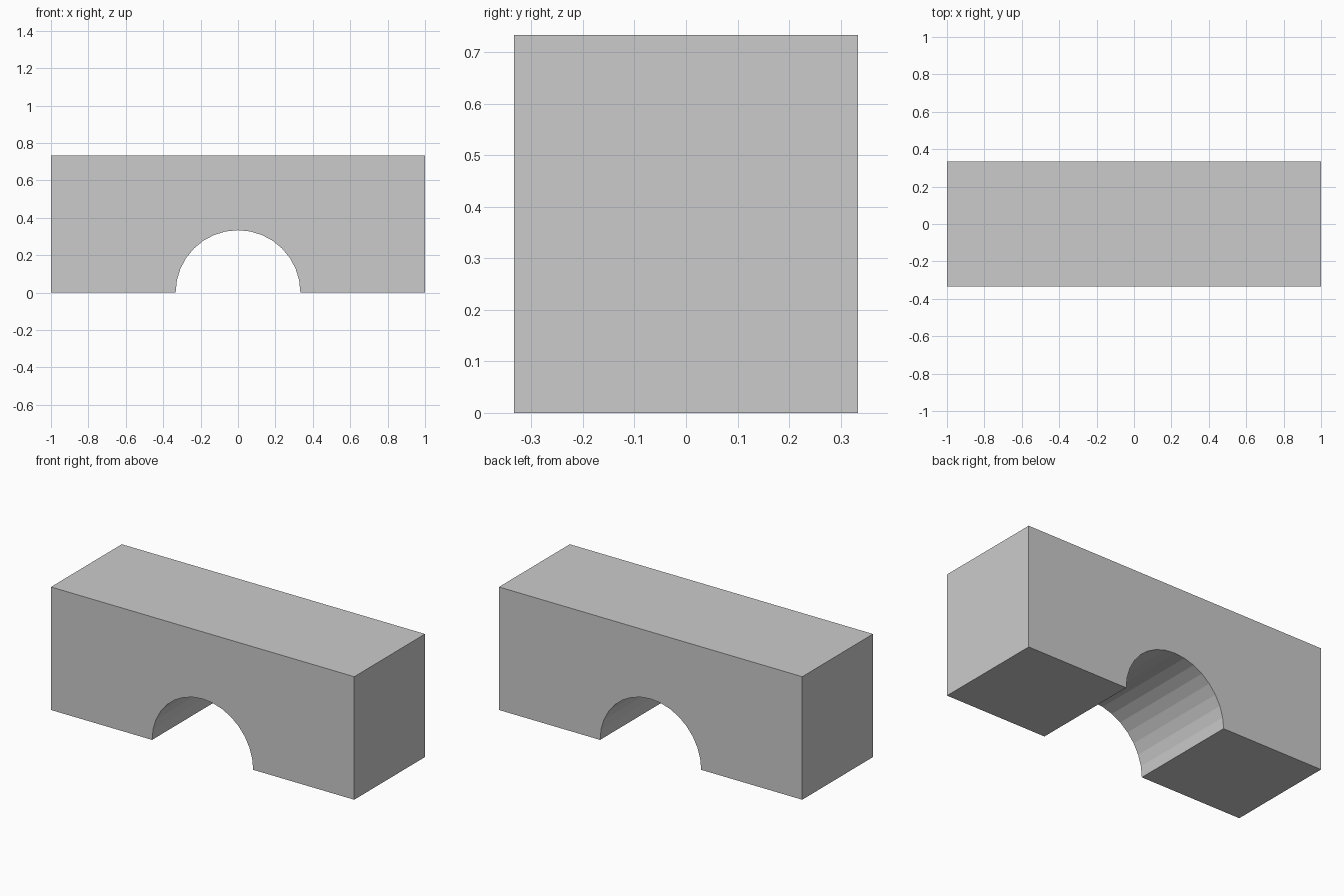
import bpy, bmesh
from math import cos, sin, pi

if "Cube" in bpy.data.objects:
    bpy.data.objects.remove(bpy.data.objects["Cube"])

HALF_LEN, HALF_DEPTH, HEIGHT = 1.0, 0.3333, 0.7333
RADIUS, SEGMENTS = 0.3333, 16

# Front outline: rectangular block with a half-round opening at the bottom
outline = [(HALF_LEN, 0), (HALF_LEN, HEIGHT), (-HALF_LEN, HEIGHT), (-HALF_LEN, 0)]
outline += [(-RADIUS * cos(pi * i / SEGMENTS), RADIUS * sin(pi * i / SEGMENTS))
            for i in range(SEGMENTS + 1)]

# Extrude the outline from front to back
bm = bmesh.new()
front = bm.faces.new([bm.verts.new((x, -HALF_DEPTH, z)) for x, z in outline])
extruded = bmesh.ops.extrude_face_region(bm, geom=[front], use_keep_orig=True)
back_verts = [g for g in extruded["geom"] if isinstance(g, bmesh.types.BMVert)]
bmesh.ops.translate(bm, verts=back_verts, vec=(0, 2 * HALF_DEPTH, 0))
bmesh.ops.recalc_face_normals(bm, faces=bm.faces)

# Flat-shaded arch block
mesh = bpy.data.meshes.new("arch_block")
bm.to_mesh(mesh)
bm.free()
bpy.context.collection.objects.link(bpy.data.objects.new("arch_block", mesh))
